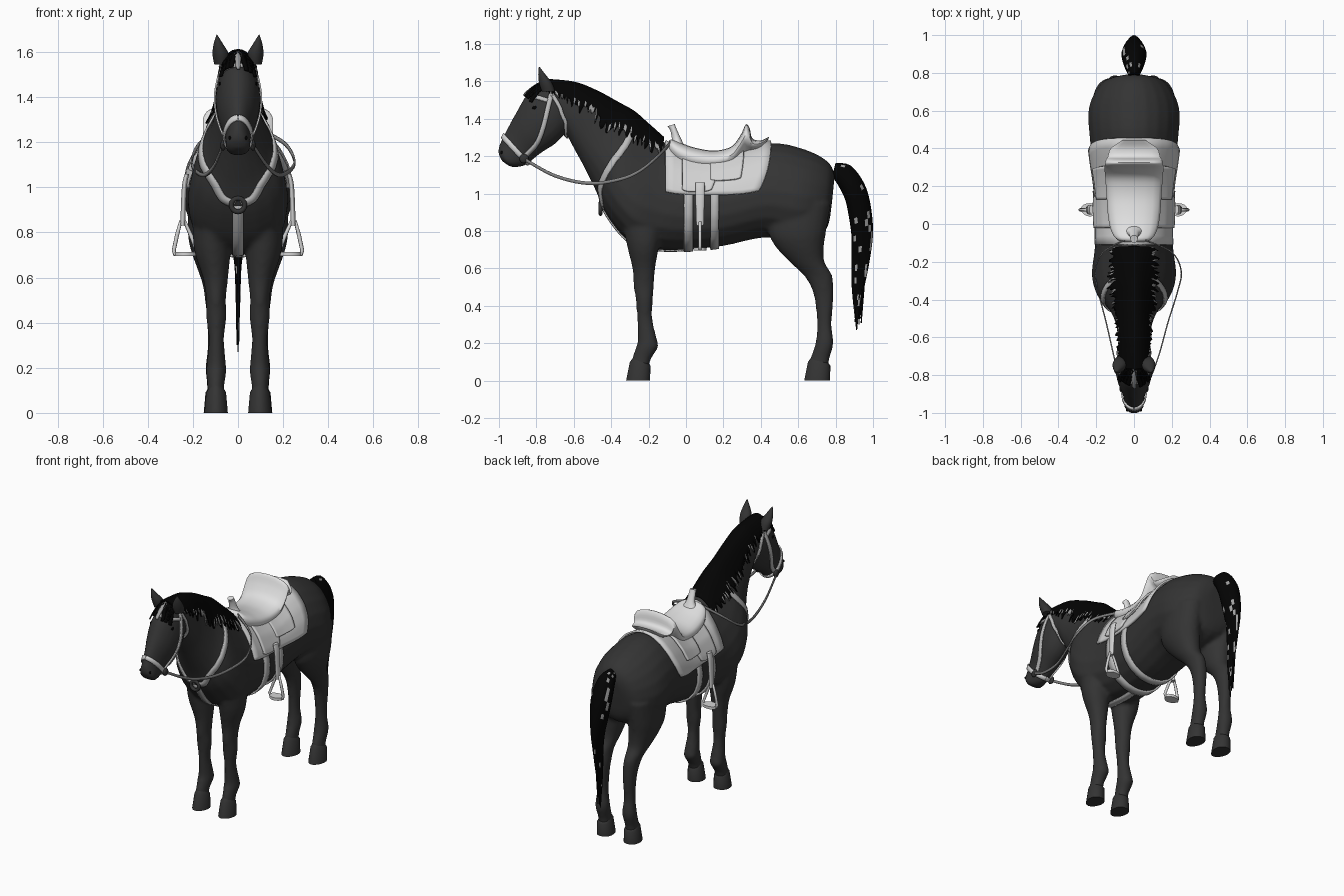
import bpy, bmesh, math, random
from math import sin, cos, pi, radians
from mathutils import Vector
from mathutils.bvhtree import BVHTree

random.seed(4)
cube = bpy.data.objects.get("Cube")
if cube:
    bpy.data.objects.remove(cube)


def material(name, v):
    m = bpy.data.materials.new(name)
    m.use_nodes = True
    m.diffuse_color = (v, v, v, 1)
    m.node_tree.nodes["Principled BSDF"].inputs["Base Color"].default_value = (v, v, v, 1)
    return m


COAT = material("dark coat", .034)
HAIR = material("black hair", .001)
PALE = material("pale hair", .35)
SEAT = material("light leather", .75)
PAD = material("pad cloth", .64)
STRAP = material("strap leather", .5)
REIN = material("rein leather", .22)
METAL = material("stirrup metal", .66)


def spline(rows, steps):
    """Smooth interpolation through rows of numbers."""
    out = []
    for i in range(len(rows) - 1):
        a, b, c, d = (rows[max(0, min(len(rows) - 1, i + k))] for k in (-1, 0, 1, 2))
        for s in range(steps):
            t = s / steps
            out.append(tuple(q + .5 * t * (r - p + t * (2*p - 5*q + 4*r - e + t * (3*(q - r) + e - p)))
                             for p, q, r, e in zip(a, b, c, d)))
    return out + [tuple(rows[-1])]


def padded(rows, egg=.13):
    return [tuple(r) + (0, egg)[len(r) - 5:] for r in rows]


def finish(name, bm, *mats, angle=50):
    bmesh.ops.recalc_face_normals(bm, faces=bm.faces)
    me = bpy.data.meshes.new(name)
    bm.to_mesh(me)
    bm.free()
    for m in mats:
        me.materials.append(m)
    me.shade_smooth()
    me.set_sharp_from_angle(angle=radians(angle))
    ob = bpy.data.objects.new(name, me)
    bpy.context.collection.objects.link(ob)
    return ob


def add_loft(bm, rows, steps=4, side=1, egg=.13, n=20):
    """Rings between a top and a bottom point: (y, z, y, z, half width, x, narrowing to the top)."""
    rings = []
    for ya, za, yb, zb, w, x, e in spline(padded(rows, egg), steps):
        ring = []
        for k in range(n):
            t = 2 * pi * k / n
            c = cos(t)
            ring.append(bm.verts.new((side * (x + w * sin(t) * (1 - e * c)),
                                      (ya + yb) / 2 + c * (ya - yb) / 2,
                                      (za + zb) / 2 + c * (za - zb) / 2)))
        rings.append(ring)
    for a, b in zip(rings, rings[1:]):
        for k in range(n):
            bm.faces.new((a[k], a[k-1], b[k-1], b[k]))
    bm.faces.new(rings[0])
    bm.faces.new(rings[-1])


def loft(name, rows, mat, steps=4, sides=(1,), egg=.13):
    bm = bmesh.new()
    for s in sides:
        add_loft(bm, rows, steps, s, egg)
    return finish(name, bm, mat)


def add_grid(bm, pts):
    vs = [[bm.verts.new(p) for p in row] for row in pts]
    return [[bm.faces.new((a[k], a[k+1], b[k+1], b[k])) for k in range(len(a) - 1)]
            for a, b in zip(vs, vs[1:])]


def sheet(name, rows, mat, thick):
    bm = bmesh.new()
    add_grid(bm, rows)
    thicken(finish(name, bm, mat), thick)


def thicken(ob, t):
    m = ob.modifiers.new("thickness", "SOLIDIFY")
    m.thickness, m.offset = t, 0


def tube(name, pts, r, mat, cyclic=False, taper=False):
    cu = bpy.data.curves.new(name, "CURVE")
    cu.dimensions, cu.bevel_depth, cu.bevel_resolution = "3D", r, 2
    sp = cu.splines.new("POLY")
    sp.points.add(len(pts) - 1)
    for i, (q, p) in enumerate(zip(sp.points, pts)):
        q.co = (*p, 1)
        q.radius = 1 - .9 * i / len(pts) if taper else 1
    sp.use_cyclic_u = cyclic
    cu.materials.append(mat)
    ob = bpy.data.objects.new(name, cu)
    bpy.context.collection.objects.link(ob)


def ball(name, center, size, mat):
    bm = bmesh.new()
    bmesh.ops.create_uvsphere(bm, u_segments=12, v_segments=8, radius=1)
    for v in bm.verts:
        v.co = Vector(center) + Vector(a * b for a, b in zip(v.co, size))
    finish(name, bm, mat)


# Body: trunk with neck, head and four legs fused into one skin
trunk = [(.795, 1.1, .78, .95, .06), (.76, 1.17, .745, .8, .165), (.64, 1.235, .6, .74, .238),
         (.45, 1.27, .42, .765, .232), (.2, 1.2, .2, .72, .207), (0, 1.21, 0, .7, .2, 0, .16),
         (-.12, 1.28, -.15, .7, .2, 0, .33)]
neck = [(-.21, 1.36, -.3, .74, .205, 0, .48), (-.28, 1.42, -.42, .88, .18, 0, .48),
        (-.36, 1.465, -.485, 1.02, .128, 0, .38), (-.47, 1.525, -.555, 1.16, .096, 0, .22),
        (-.58, 1.57, -.62, 1.28, .085), (-.68, 1.585, -.655, 1.36, .077)]
head = [(-.7, 1.585, -.62, 1.4, .07), (-.77, 1.585, -.65, 1.32, .09), (-.85, 1.53, -.7, 1.265, .098),
        (-.905, 1.44, -.77, 1.22, .086), (-.955, 1.35, -.82, 1.18, .063), (-.99, 1.28, -.86, 1.15, .055),
        (-1.005, 1.225, -.92, 1.14, .053), (-.985, 1.175, -.95, 1.15, .03)]
# Legs: front y, back y, height, half width, x
fore = [(-.36, -.1, .95, .08, .12), (-.32, -.14, .74, .082, .115), (-.287, -.165, .6, .056, .1),
        (-.28, -.172, .5, .043, .097), (-.268, -.178, .43, .046, .096), (-.262, -.18, .33, .034, .096),
        (-.258, -.155, .22, .042, .096), (-.268, -.148, .18, .045, .097), (-.288, -.185, .12, .037, .098),
        (-.295, -.2, .07, .04, .098)]
hind = [(.44, .775, .95, .09, .13), (.44, .75, .8, .09, .132), (.475, .738, .72, .084, .124),
        (.552, .74, .636, .064, .115), (.625, .78, .567, .048, .108), (.668, .788, .5, .044, .102),
        (.69, .787, .42, .038, .1), (.7, .778, .3, .034, .1), (.692, .788, .2, .044, .1),
        (.665, .768, .12, .037, .1), (.655, .76, .07, .04, .1)]
bm = bmesh.new()
add_loft(bm, trunk + neck)
add_loft(bm, head)
for side in (1, -1):
    for leg in (fore, hind):
        add_loft(bm, [(f, z, b, z, w, x) for f, b, z, w, x in leg], 4, side)
body = finish("body", bm, COAT)
skin = body.modifiers.new("fuse", "REMESH")
skin.mode, skin.voxel_size, skin.use_smooth_shade = "VOXEL", .012, True
soft = body.modifiers.new("soften", "SMOOTH")
soft.factor, soft.iterations = .5, 5
bpy.context.view_layer.update()
tree = BVHTree.FromObject(body, bpy.context.evaluated_depsgraph_get())

both = (1, -1)
for name, f, b, x in (("front_hooves", -.3, -.19, .097), ("hind_hooves", .652, .772, .1)):
    loft(name, [(f + .015, .12, b - .015, .1, .033, x), (f, .1, b, .08, .044, x),
                (f - .02, 0, b - .002, 0, .052, x)], COAT, 1, both)
loft("ears", [(-.77, 1.545, -.7, 1.545, .03, .075), (-.785, 1.59, -.715, 1.59, .036, .077),
              (-.79, 1.635, -.75, 1.635, .021, .087), (-.787, 1.678, -.783, 1.678, .001, .094)],
     COAT, 4, both)


def snap(p, off):
    """Point on the skin nearest to p, lifted by off."""
    co, n, _, _ = tree.find_nearest(Vector(p))
    return co + n * off, n


for s in both:
    ball("eye", snap((s * .1, -.815, 1.465), 0)[0], (.005, .014, .009), HAIR)
    ball("nostril", snap((s * .04, -.99, 1.22), 0)[0], (.006, .007, .009), HAIR)


def strap(name, pts, width, mat, off=.006, tip=1, steps=6):
    """Flat band laid on the skin along a path."""
    path = [snap(p, off) for p in spline(pts, steps)]
    rows = []
    for i, (p, n) in enumerate(path):
        along = path[min(i + 1, len(path) - 1)][0] - path[max(i - 1, 0)][0]
        side = along.cross(n).normalized() * width / 2 * (1 + (tip - 1) * i / len(path))
        rows.append([snap(p + side, off)[0], p, snap(p - side, off)[0]])
    sheet(name, rows, mat, .008)


def drape(name, y0, y1, a0, a1, off, mat, cut=0, thick=.012, nu=12, nv=30):
    """Sheet wrapped around the barrel between two angles from the top."""
    rows = []
    for i in range(nu + 1):
        u, row = i / nu, []
        for j in range(nv + 1):
            a = a0 + (a1 - a0) * j / nv
            a *= 1 - cut * abs(2 * u - 1) ** 4
            y = y0 + u * (y1 - y0 - cut * 1.6 * abs(a / 90) ** 3)
            d = Vector((sin(radians(a)), 0, cos(radians(a))))
            row.append(tree.ray_cast(Vector((0, y, .98)), d)[0] + d * off)
        rows.append(row)
    sheet(name, rows, mat, thick)


# Saddle: pad, flaps, girths, seat, horn
drape("saddle_pad", -.11, .455, -86, 86, .012, PAD, cut=.055)
for s in both:
    drape("saddle_flap", -.02, .18, s * 20, s * 82, .024, PAD, cut=.04)
    drape("rear_skirt", .13, .31, s * 20, s * 66, .03, PAD, cut=.03)
drape("front_girth", -.012, .038, 60, 300, .008, STRAP, nu=2, nv=50)
drape("rear_girth", .13, .175, 60, 300, .008, STRAP, nu=2, nv=50)
loft("saddle_seat", [(-.1, 1.265, -.09, 1.21, .045), (-.08, 1.29, -.08, 1.18, .09),
                     (-.03, 1.272, -.03, 1.13, .12), (.05, 1.245, .05, 1.1, .135),
                     (.15, 1.23, .15, 1.1, .142), (.24, 1.25, .24, 1.12, .148),
                     (.29, 1.31, .29, 1.18, .152), (.32, 1.37, .315, 1.2, .15),
                     (.34, 1.35, .34, 1.21, .145), (.355, 1.295, .36, 1.22, .135),
                     (.4, 1.285, .4, 1.24, .12), (.445, 1.305, .44, 1.29, .06)], SEAT, egg=-.25)
loft("saddle_horn", [(-.08, 1.25, 0, 1.24, .06), (-.075, 1.29, -.025, 1.29, .03),
                     (-.085, 1.34, -.05, 1.345, .022), (-.1, 1.36, -.06, 1.372, .02)], SEAT)

# Stirrups and their leathers
loft("stirrup_leathers", [(.05, 1.06, .1, 1.06, .01, .226), (.05, 1, .1, 1, .011, .238),
                          (.055, .83, .095, .83, .011, .245)], PAD, 4, both)
loft("stirrup_treads", [(.04, .713, .11, .713, .048, .233), (.04, .695, .11, .695, .048, .233)],
     METAL, 1, both)
for s in both:
    frame = [(.235, .845), (.255, .845), (.27, .79), (.285, .72), (.28, .703), (.19, .703), (.183, .72), (.21, .79)]
    tube("stirrup", [(s * x, .075, z) for x, z in frame], .009, METAL, cyclic=True)

# Breast collar, with a dark ring and a strap to the girth
for s in both:
    strap("breast_collar", [(s * .015, -.46, .92), (s * .07, -.46, .95), (s * .1, -.44, 1.03),
                            (s * .13, -.39, 1.13), (s * .1, -.33, 1.24), (s * .05, -.28, 1.36)], .036, STRAP)
strap("chest_strap", [(0, -.46, .91), (0, -.38, .8), (0, -.27, .7), (0, -.1, .68), (0, .03, .68)], .05, STRAP)
hub = snap((0, -.46, .92), .014)[0]
tube("collar_ring", [hub + Vector((.03 * cos(k * pi / 8), 0, .03 * sin(k * pi / 8))) for k in range(16)],
     .011, COAT, cyclic=True)

# Bridle and reins
for s in both:
    strap("noseband", [(0, -.98, 1.31), (s * .04, -.965, 1.29), (s * .07, -.92, 1.24),
                       (s * .05, -.865, 1.185), (0, -.84, 1.165)], .028, PAD)
    strap("cheek_strap", [(s * .06, -.866, 1.19), (s * .09, -.8, 1.26), (s * .1, -.765, 1.35),
                          (s * .1, -.74, 1.45), (s * .08, -.72, 1.54), (0, -.71, 1.59)], .026, STRAP)
    strap("throat_latch", [(s * .08, -.72, 1.54), (s * .1, -.675, 1.47), (s * .09, -.65, 1.39),
                           (0, -.63, 1.31)], .02, STRAP)
    strap("brow_band", [(s * .09, -.74, 1.5), (s * .09, -.81, 1.53), (0, -.84, 1.54)], .022, STRAP)
    ball("bit_ring", (s * .066, -.866, 1.187), (.012, .025, .025), COAT)
    k = s if s > 0 else -.82
    path = spline([(s * .068, -.866, 1.185), (k * .13, -.7, 1.095), (k * .18, -.52, 1.055),
                   (k * .23, -.36, 1.075), (k * .25, -.25, 1.12), (k * .2, -.15, 1.2),
                   (k * .06, -.085, 1.27)], 8)
    sheet("rein", [[(x, y, z - .009), (x, y, z + .009)] for x, y, z in path], REIN, .007)

# Mane: ragged sheet over the crest, with some pale tips
rows = []
crest = spline(padded(trunk[-1:] + neck + [(-.77, 1.59, -.66, 1.33, .085)]), 12)
for i, (ya, za, yb, zb, w, x, e) in enumerate(crest):
    top, low = Vector((0, ya, za + .02)), Vector((0, yb, zb))
    length, row = (low - top).length, []
    drop = (.07 + .08 * sin(pi * min(1, i / len(crest) + .08)), .07)[i > len(crest) - 8]
    ends = [drop * random.uniform(.7, 1.2) for _ in both]
    for j in range(-6, 7):
        d = ends[j > 0] * abs(j / 6) ** 1.5
        c = 1 - 2 * d / length
        p = top.lerp(low, d / length)
        p.x = math.copysign((w * 1.05 + .008) * math.sqrt(max(0, 1 - c * c)) * (1 - e * c), j) if j else 0
        row.append(p)
    rows.append(row)
bm = bmesh.new()
for strip in add_grid(bm, rows):
    for f in (strip[0], strip[-1]):
        f.material_index = int(random.random() < .3)
thicken(finish("mane", bm, HAIR, PALE), .008)

# Forelock fringe between the ears
for i in range(-4, 5):
    x, end = i * .026, random.uniform(1.5, 1.54)
    strap("forelock", [(x * .7, -.72, 1.63), (x, -.79, 1.61), (x * 1.1, -.85, end)], .045,
          PALE if i == 0 else HAIR, .014, .35)

# Tail with loose strands
tail = loft("tail", [(.8, 1.165, .78, 1.09, .03), (.88, 1.15, .81, 1.05, .052), (.95, 1.06, .85, .97, .066),
                     (.985, .95, .87, .88, .058), (1, .8, .885, .77, .036), (.985, .66, .885, .65, .016),
                     (.958, .52, .885, .52, .011), (.93, .4, .895, .4, .007), (.915, .27, .91, .27, .002)], HAIR)
tail.data.materials.append(PALE)
for f in tail.data.polygons:
    f.material_index = int(abs(f.normal.x) > .5 and random.random() < .08)
for i in range(12):
    y, x, z = random.uniform(.9, .97), random.uniform(-.01, .01), random.uniform(.3, .5)
    tube("tail_strand", [(x, y, .78), (x * .7, y - .003, .6), (x * .4, .915 + (y - .93) * .7, z)],
         .008, HAIR, taper=True)
